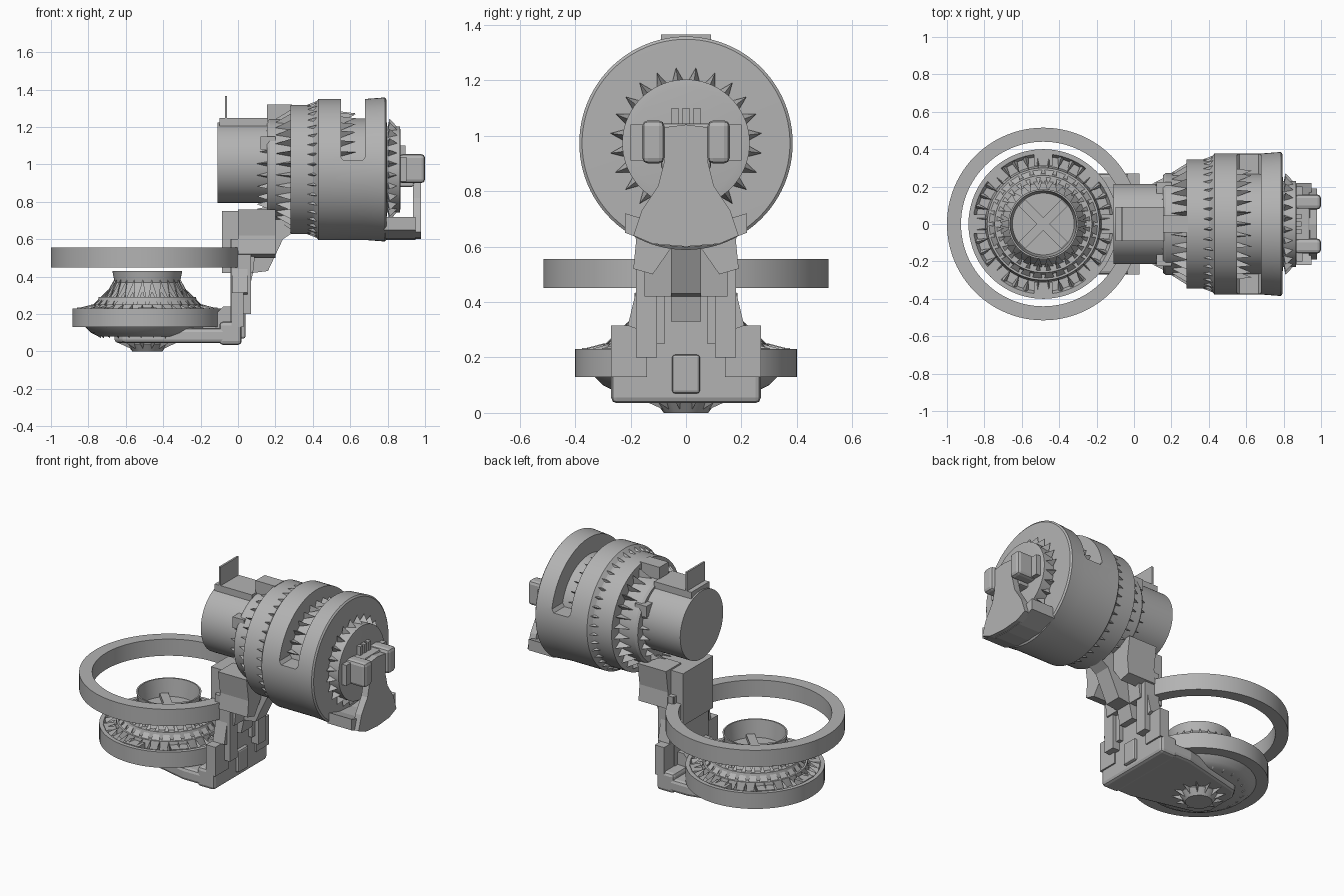
import bpy, bmesh, math
from mathutils import Vector

old = bpy.data.objects.get("Cube")
if old:
    bpy.data.objects.remove(old, do_unlink=True)

grey = bpy.data.materials.new("plain grey")
grey.use_nodes = True
grey.diffuse_color = (0.45, 0.45, 0.45, 1)
grey.node_tree.nodes["Principled BSDF"].inputs["Base Color"].default_value = (0.45, 0.45, 0.45, 1)

WHEEL = Vector((-0.485, 0, 0))
AXIS = Vector((0, 0, 0.973))
REAR = Vector((0, 0, 1.01))


def finish(name, bm, smooth=False, bevel=0):
    bmesh.ops.recalc_face_normals(bm, faces=bm.faces)
    mesh = bpy.data.meshes.new(name)
    bm.to_mesh(mesh)
    bm.free()
    ob = bpy.data.objects.new(name, mesh)
    bpy.context.collection.objects.link(ob)
    mesh.materials.append(grey)
    if bevel:
        mod = ob.modifiers.new("soft edges", "BEVEL")
        mod.width = bevel
        mod.segments = 2
    if smooth:
        bpy.ops.object.select_all(action="DESELECT")
        ob.select_set(True)
        bpy.context.view_layer.objects.active = ob
        bpy.ops.object.shade_smooth_by_angle(angle=math.radians(30))
    return ob


def prism(name, outline, lo, hi, axis="y", bevel=0):
    """Extrude a flat outline along one axis."""
    def place(a, b, t):
        return {"x": (t, a, b), "y": (a, t, b), "z": (a, b, t)}[axis]
    bm = bmesh.new()
    ends = [[bm.verts.new(place(a, b, t)) for a, b in outline] for t in (lo, hi)]
    for end in ends:
        bm.faces.new(end)
    n = len(outline)
    for i in range(n):
        j = (i + 1) % n
        bm.faces.new((ends[0][i], ends[0][j], ends[1][j], ends[1][i]))
    return finish(name, bm, bevel=bevel)


def box(name, x, y, z, bevel=0):
    return prism(name, [(x[0], z[0]), (x[1], z[0]), (x[1], z[1]), (x[0], z[1])], y[0], y[1], "y", bevel)


def pair(name, x, y, z, bevel=0):
    box("left_" + name, x, y, z, bevel)
    box("right_" + name, x, (-y[1], -y[0]), z, bevel)


def mirrored(half):
    return half + [(-a, b) for a, b in reversed(half) if a]


def polar(r, h, a, axis, origin):
    c, s = r * math.cos(a), r * math.sin(a)
    return origin + Vector((c, s, h) if axis == "z" else (h, c, s))


def lathe(name, profile, axis, origin, closed=False, steps=72):
    """Revolve (radius, height) points."""
    bm = bmesh.new()
    rows = []
    for r, h in profile:
        if r == 0:
            rows.append([bm.verts.new(polar(0, h, 0, axis, origin))] * steps)
        else:
            rows.append([bm.verts.new(polar(r, h, math.tau * i / steps, axis, origin)) for i in range(steps)])
    joins = list(zip(rows, rows[1:])) + ([(rows[-1], rows[0])] if closed else [])
    for a, b in joins:
        for i in range(steps):
            j = (i + 1) % steps
            bm.faces.new(list(dict.fromkeys((a[i], a[j], b[j], b[i]))))
    return finish(name, bm, smooth=True)


def teeth(name, count, root, tip, back, axis, origin, width=0.5):
    """Ring of pointed teeth; root, tip and back are (radius, height)."""
    bm = bmesh.new()
    half = math.pi / count * width
    for i in range(count):
        a = math.tau * (i + 0.5) / count
        v = [bm.verts.new(polar(r, h, a + d, axis, origin))
             for (r, h), d in ((root, -half), (root, half), (back, 0), (tip, 0))]
        for tri in ((0, 1, 2), (0, 1, 3), (1, 2, 3), (0, 2, 3)):
            bm.faces.new([v[k] for k in tri])
    return finish(name, bm)


# Large raised hoop
lathe("upper_hoop", [(0.44, 0.45), (0.515, 0.45), (0.515, 0.555), (0.44, 0.555)], "z", WHEEL, closed=True, steps=96)

# Lower wheel with its stepped hub and open cup
lathe("lower_wheel", [(0, 0.08), (0.26, 0.08), (0.3, 0.1), (0.33, 0.13), (0.4, 0.13), (0.4, 0.23),
                      (0.375, 0.23), (0.36, 0.2), (0.31, 0.2), (0.3, 0.25), (0.27, 0.25), (0.26, 0.29),
                      (0.22, 0.29), (0.175, 0.37), (0.187, 0.43), (0.178, 0.43), (0.165, 0.32), (0, 0.32)], "z", WHEEL)
lathe("bottom_hub", [(0, 0), (0.08, 0), (0.11, 0.04), (0.11, 0.09), (0, 0.09)], "z", WHEEL, steps=12)
teeth("bottom_teeth", 12, (0.1, 0.05), (0.17, 0.05), (0.08, 0.01), "z", WHEEL)
teeth("rim_teeth", 36, (0.37, 0.2), (0.3, 0.25), (0.37, 0.232), "z", WHEEL)
teeth("hub_teeth", 28, (0.29, 0.25), (0.21, 0.33), (0.25, 0.25), "z", WHEEL, 0.8)
teeth("cup_teeth", 24, (0.23, 0.29), (0.178, 0.385), (0.18, 0.29), "z", WHEEL, 0.8)
teeth("under_teeth", 24, (0.33, 0.13), (0.25, 0.07), (0.25, 0.13), "z", WHEEL)
for i in range(8):
    a = math.tau * i / 8
    ob = box("wheel_block", (0.31, 0.375), (-0.05, 0.05), (0.19, 0.235))
    ob.location = WHEEL
    ob.rotation_euler.z = a
for i in range(2):
    ob = box("cup_cross", (-0.16, 0.16), (-0.025, 0.025), (0.31, 0.345))
    ob.location = WHEEL
    ob.rotation_euler.z = math.pi / 4 + i * math.pi / 2

# Base plate and foot of the stand
prism("base_plate", [(0.02, -0.27), (0.02, 0.27), (-0.2, 0.27), (-0.62, 0.17), (-0.66, 0.1),
                     (-0.66, -0.1), (-0.62, -0.17), (-0.2, -0.27)], 0.045, 0.125, "z", 0.02)
box("base_block", (-0.1, 0.02), (-0.27, 0.27), (0.035, 0.16), 0.02)
prism("base_wedge", [(-0.2, 0.12), (0.02, 0.12), (0.02, 0.24), (-0.08, 0.24), (-0.12, 0.2)], -0.14, 0.14)
pair("foot_wing", (-0.035, 0.03), (0.14, 0.27), (0.13, 0.315))
box("foot_tongue", (0, 0.04), (-0.05, 0.05), (0.07, 0.21), 0.01)

# Upright with a recessed channel and a sloping centre rib
box("upright_panel", (-0.04, 0.02), (-0.17, 0.17), (0.15, 0.6))
pair("upright_wall", (-0.035, 0.07), (0.105, 0.18), (0.2, 0.6))
pair("upright_inner_step", (-0.02, 0.045), (0.075, 0.11), (0.25, 0.55))
prism("upper_plate", [(-0.085, 0.42), (0.08, 0.42), (0.1, 0.6), (0.2, 0.66), (0.2, 0.75), (-0.085, 0.75)], -0.15, 0.15)
prism("centre_rib", [(0.0, 0.33), (0.06, 0.33), (0.08, 0.42), (0.16, 0.43), (0.24, 0.6), (0.3, 0.64),
                     (0.3, 0.72), (0.0, 0.72)], -0.055, 0.055)
for side, s in (("left", 1), ("right", -1)):
    prism(side + "_shoulder", [(s * 0.05, 0.6), (s * 0.12, 0.5), (s * 0.19, 0.52), (s * 0.18, 0.62),
                               (s * 0.2, 0.76), (s * 0.05, 0.76)], 0.0, 0.2, "x")
    prism(side + "_corner_brace", [(s * 0.17, 0.3), (s * 0.21, 0.315), (s * 0.18, 0.44), (s * 0.15, 0.44)],
          -0.03, 0.05, "x")

# Rear drum with its top housing and upright tag
lathe("rear_drum", [(0, -0.11), (0.215, -0.11), (0.215, 0.2), (0, 0.2)], "x", REAR)
prism("rear_housing", [(-0.1, 1.14), (0.16, 1.14), (0.16, 1.247), (-0.1, 1.247)], -0.09, 0.09)
box("rear_tag", (-0.07, -0.058), (-0.09, 0.09), (1.18, 1.365))
pair("rear_lug", (0.12, 0.2), (0.1, 0.225), (1.08, 1.15))
box("top_key", (0.155, 0.29), (-0.045, 0.045), (1.15, 1.32))

# Main body, stepping outward toward the big drum
lathe("collar", [(0, 0.155), (0.262, 0.155), (0.272, 0.17), (0.272, 0.3), (0, 0.3)], "x", AXIS)
lathe("middle_drum", [(0, 0.28), (0.345, 0.28), (0.345, 0.4), (0.365, 0.43), (0, 0.43)], "x", AXIS)
drum = lathe("big_drum", [(0, 0.4), (0.34, 0.4), (0.377, 0.43), (0.377, 0.68), (0.385, 0.785),
                          (0.375, 0.793), (0, 0.8)], "x", AXIS, steps=96)
slot = prism("slot_cutter", [(0.55, 1.04), (0.565, 1.02), (0.665, 1.02), (0.68, 1.04), (0.68, 1.5), (0.55, 1.5)], -0.6, 0.6)
slot.hide_render = True
cut = drum.modifiers.new("slot", "BOOLEAN")
cut.operation = "DIFFERENCE"
cut.solver = "EXACT"
cut.object = slot
bpy.context.view_layer.objects.active = drum
bpy.ops.object.modifier_apply(modifier="slot")
bpy.data.objects.remove(slot, do_unlink=True)
lathe("slot_core", [(0, 0.5), (0.272, 0.5), (0.272, 0.72), (0, 0.72)], "x", AXIS)
teeth("slot_teeth", 30, (0.27, 0.55), (0.3, 0.63), (0.31, 0.55), "x", AXIS)
teeth("collar_teeth", 30, (0.272, 0.28), (0.275, 0.2), (0.325, 0.28), "x", AXIS)
teeth("rear_teeth", 22, (0.21, 0.16), (0.22, 0.1), (0.25, 0.16), "x", AXIS)
teeth("body_teeth", 40, (0.345, 0.43), (0.347, 0.37), (0.37, 0.43), "x", AXIS, 0.6)

# Front stage with radial spikes
lathe("front_stage", [(0, 0.78), (0.23, 0.78), (0.23, 0.865), (0.2, 0.87), (0, 0.87)], "x", AXIS)
teeth("front_spikes", 24, (0.225, 0.8), (0.275, 0.81), (0.225, 0.855), "x", AXIS, 0.7)
box("front_core", (0.85, 0.94), (-0.09, 0.09), (0.88, 1.045), 0.01)
pair("front_block", (0.86, 1.0), (0.078, 0.158), (0.9, 1.055), 0.02)
pair("front_side_lug", (0.86, 0.9), (0.15, 0.2), (0.91, 1.04))
for y in (-0.04, 0, 0.04):
    box("crown_tooth", (0.86, 0.895), (y - 0.013, y + 0.013), (1.03, 1.1))

# Open handle curving from the core down to the drum rim
prism("handle_plate", mirrored([(0, 0.6), (0.12, 0.61), (0.19, 0.64), (0.16, 0.73), (0.1, 0.82),
                                (0.08, 0.9), (0.08, 1.03), (0, 1.04)]), 0.935, 0.978, "x")
prism("handle_foot", mirrored([(0, 0.597), (0.1, 0.605), (0.22, 0.65), (0.22, 0.72), (0.12, 0.69), (0, 0.68)]),
      0.78, 0.95, "x")
